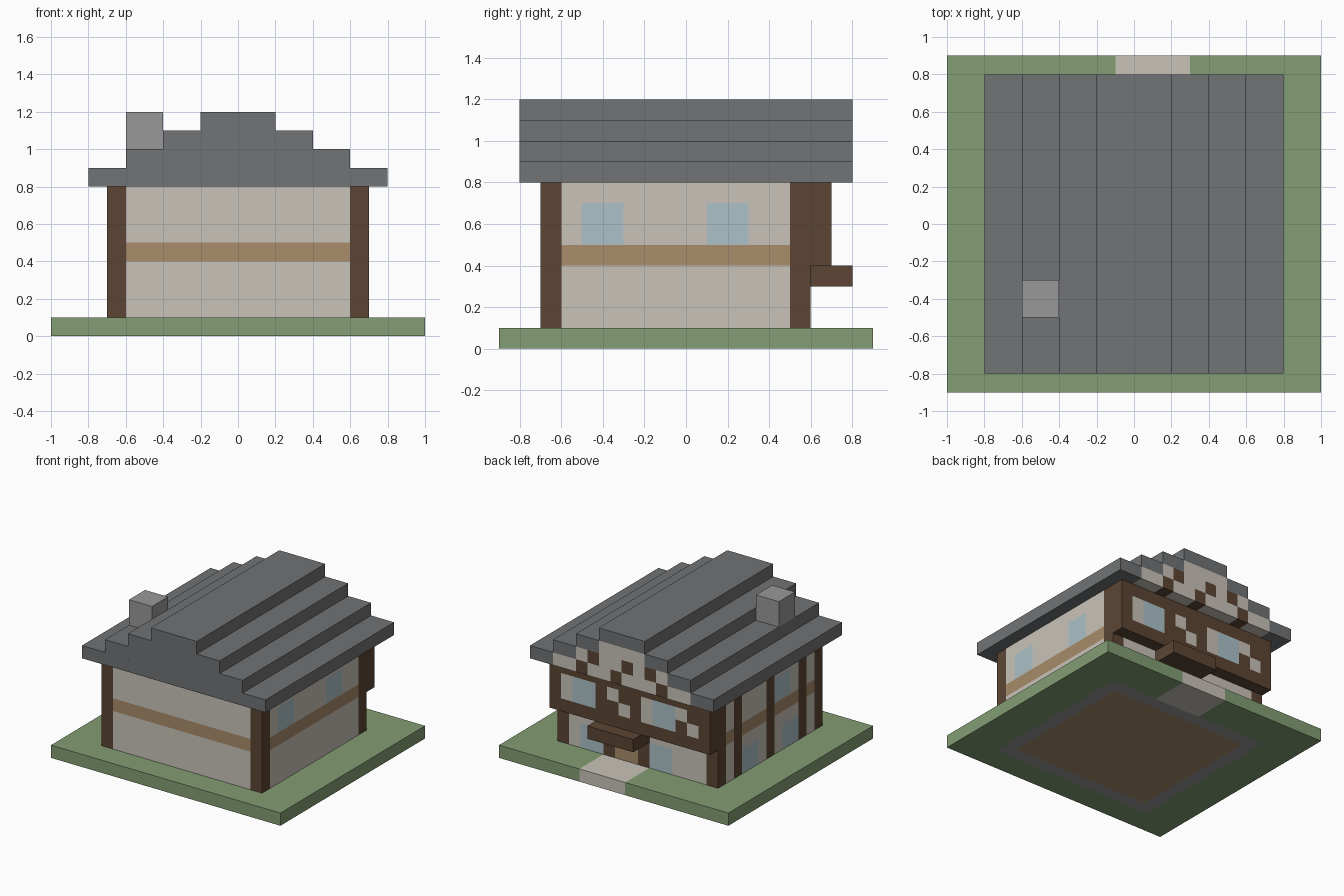
import bpy, bmesh
from mathutils import Matrix, Vector

cube = bpy.data.objects.get("Cube")
if cube:
    bpy.data.objects.remove(cube, do_unlink=True)

U = 0.1  # block size


def material(name, rgb):
    lin = [((c / 255 + 0.055) / 1.055) ** 2.4 for c in rgb] + [1.0]
    m = bpy.data.materials.new(name)
    m.use_nodes = True
    m.diffuse_color = lin
    m.node_tree.nodes["Principled BSDF"].inputs["Base Color"].default_value = lin
    return m


GRASS = material("grass green", (131, 157, 115))
TIMBER = material("dark timber", (92, 69, 52))
STUCCO = material("cream plaster", (201, 196, 186))
TAN = material("tan wood", (168, 140, 106))
SLATE = material("slate grey", (113, 115, 117))
STONE = material("light stone", (152, 152, 153))
GLASS = material("pale blue glass", (172, 194, 200))
KINDS = {"t": ("timber", TIMBER), "s": ("plaster", STUCCO),
         "b": ("tan_wood", TAN), "w": ("windows", GLASS)}


def blocks(name, mat, boxes):
    """One object from boxes given as (x0, x1, y0, y1, z0, z1) in block units."""
    bm = bmesh.new()
    for x0, x1, y0, y1, z0, z1 in boxes:
        lo, hi = Vector((x0, y0, z0)) * U, Vector((x1, y1, z1)) * U
        size = Matrix.Diagonal([abs(c) for c in hi - lo] + [1])
        bmesh.ops.create_cube(bm, size=1, matrix=Matrix.Translation((lo + hi) / 2) @ size)
    mesh = bpy.data.meshes.new(name)
    bm.to_mesh(mesh)
    bm.free()
    mesh.materials.append(mat)
    obj = bpy.data.objects.new(name, mesh)
    bpy.context.collection.objects.link(obj)


def facade(name, axis, start, depth, top, rows):
    """Wall from text rows, top row first, running towards the negative axis."""
    parts = {}
    for r, row in enumerate(rows):
        z = top - r
        i = 0
        while i < len(row):
            j = i
            while j < len(row) and row[j] == row[i]:
                j += 1
            run = (start - j, start - i)
            if row[i] in KINDS:
                span = run + depth if axis == "x" else depth + run
                parts.setdefault(row[i], []).append(span + (z - 1, z))
            i = j
    for key, boxes in parts.items():
        label, mat = KINDS[key]
        blocks(name + "_" + label, mat, boxes)


# Ground slab with foundation ring, floor and path
blocks("lawn", GRASS, [(-10, 10, -9, -7, 0, 1), (-10, -7, -7, 6, 0, 1), (7, 10, -7, 6, 0, 1),
                       (-10, -1, 6, 9, 0, 1), (3, 10, 6, 9, 0, 1)])
blocks("foundation", STONE, [(-7, 7, -7, -6, 0, 1), (-7, 7, 5, 6, 0, 1),
                             (-7, -6, -6, 5, 0, 1), (6, 7, -6, 5, 0, 1)])
blocks("floor", TAN, [(-6, 6, -6, 5, 0, 1)])
blocks("path", STUCCO, [(-1, 3, 6, 9, 0, 1)])

# Front wall: plain plaster with a tan belt
plain = "t" + "s" * 12 + "t"
belt = "t" + "b" * 12 + "t"
facade("front_wall", "x", 7, (-7, -6), 8, [plain] * 3 + [belt] + [plain] * 3)

# Side walls
facade("left_wall", "y", 5, (6, 7), 8,
       ["s" * 11] + ["sswwsssswws"] * 2 + ["b" * 11] + ["s" * 11] * 3)
studs = "stssstsssts"
facade("right_wall", "y", 5, (-7, -6), 8,
       [studs] + ["stssstwwsts"] * 2 + ["btbbbtbbbtb"] + [studs] + ["stwwstswwts"] * 2)

# Entrance wall, overhanging upper storey and canopy
facade("entrance_wall", "x", 7, (5, 6), 4, ["tsssttttssssst"] + ["tswwtbbtwwssst"] * 2)
facade("upper_storey", "x", 7, (5, 7), 8,
       ["t" * 14, "tswwtsttswwstt", "tswwttstswwtst", "t" * 14])
blocks("door_canopy", TIMBER, [(-1, 3, 6, 8, 3, 4)])

# Gable in plaster with diagonal timbers
facade("gable", "x", 6, (7, 8), 11, ["    ssss    ", "  stsststs  ", "sstsstssstss"])

# Stepped roof: long strips on both slopes, a ridge and a closed front
roof = [(-2, 2, -8, 8, 11, 12)]
for step in range(3):
    w, z = 8 - 2 * step, 8 + step
    roof += [(w - 2, w, -8, 8, z, z + 1), (-w, 2 - w, -8, 8, z, z + 1),
             (2 - w, w - 2, -8, 7, z, z + 1)]
blocks("stepped_roof", SLATE, roof)
blocks("chimney", STONE, [(-6, -4, -5, -3, 10, 12), (-6, -4, -5, -3, 9, 10)])
